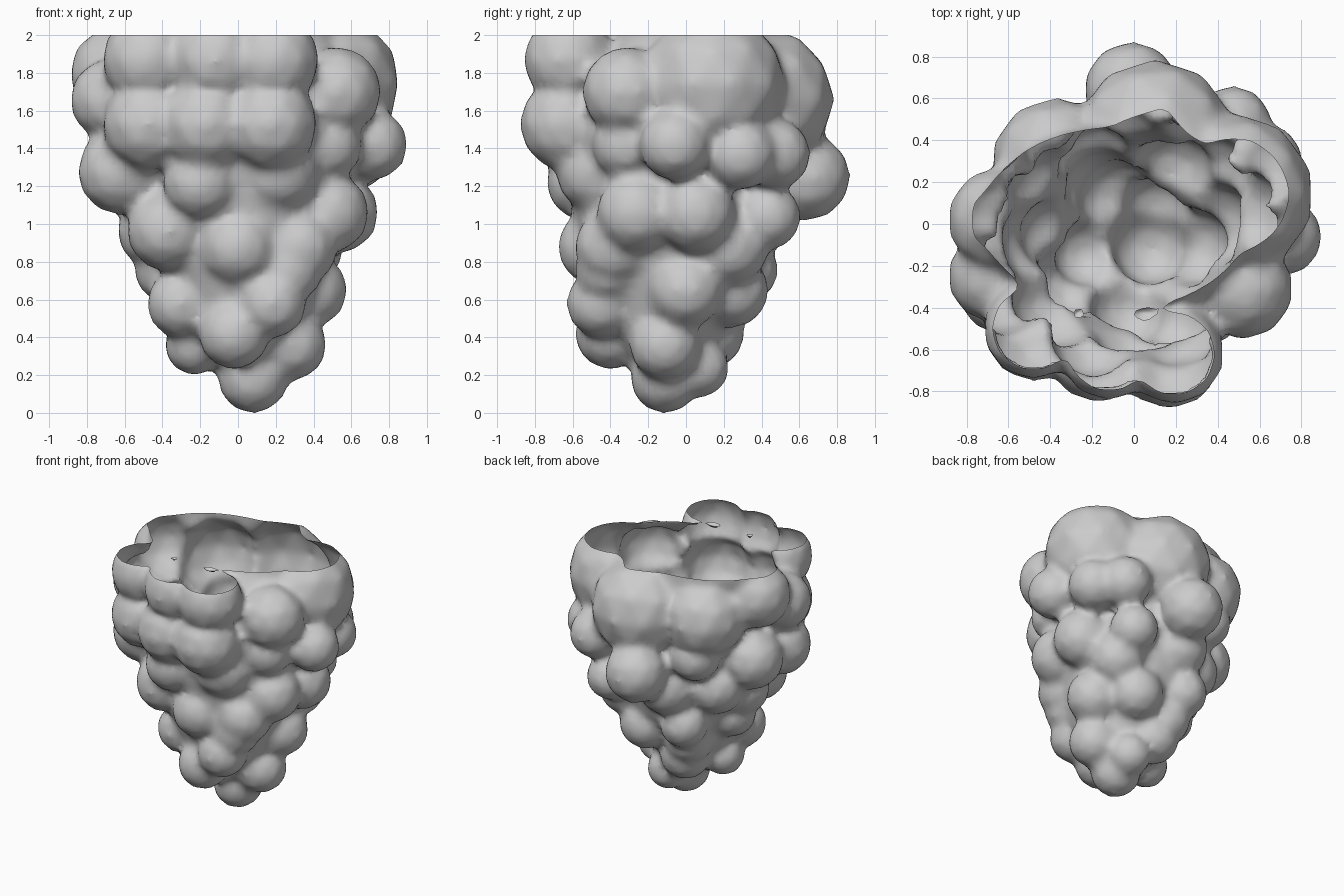
import bpy, bmesh, math
from mathutils import Matrix

if "Cube" in bpy.data.objects:
    bpy.data.objects.remove(bpy.data.objects["Cube"])

bm = bmesh.new()


def berries(z, r, *spots):
    """Add one tier of equal round berries at the given x, y spots."""
    for x, y in spots:
        bmesh.ops.create_icosphere(bm, subdivisions=2, radius=r * 1.025,
                                   matrix=Matrix.Translation((x, y, z)))


def make_object(name):
    """Turn the working bmesh into an object and start a fresh one."""
    global bm
    mesh = bpy.data.meshes.new(name)
    bm.to_mesh(mesh)
    bm.free()
    bm = bmesh.new()
    obj = bpy.data.objects.new(name, mesh)
    bpy.context.collection.objects.link(obj)
    return obj


# Tapered core that joins all the berries (z, half width, half depth, x and y centre)
rings = []
for z, a, b, cx, cy in ((.15, .09, .09, .06, -.06), (.3, .24, .22, .04, -.1),
                        (.5, .35, .36, .02, -.11), (.8, .47, .49, .01, -.08),
                        (1.1, .55, .55, .02, -.06), (1.5, .63, .61, 0, -.08),
                        (1.75, .64, .54, -.04, -.04), (2.0, .64, .43, -.09, .03),
                        (2.3, .62, .42, -.09, .03)):
    rings.append([bm.verts.new((cx + a * math.cos(t * math.tau / 32),
                                cy + b * math.sin(t * math.tau / 32), z)) for t in range(32)])
for lo, hi in zip(rings, rings[1:]):
    for i in range(32):
        j = (i + 1) % 32
        bm.faces.new((lo[i], lo[j], hi[j], hi[i]))
bm.faces.new(rings[0][::-1])
bm.faces.new(rings[-1])
cluster = make_object("berry_cluster")

# Top tiers, open at the cut
berries(1.87, .24, (-.48, -.50), (-.12, -.60), (.19, -.62))
berries(1.80, .25, (-.64, .02))
berries(1.66, .22, (-.67, -.25))
berries(1.74, .385, (.47, .14))
berries(1.66, .38, (.10, .40))
berries(1.66, .31, (-.37, .29))
berries(1.70, .24, (.52, -.31))
# Upper middle tiers
berries(1.53, .25, (-.47, -.50), (-.17, -.60), (.17, -.63))
berries(1.42, .19, (.71, -.06), (.47, -.31))
berries(1.37, .19, (.62, .29), (.47, .47), (-.35, .38))
berries(1.28, .23, (-.62, -.30), (-.60, .02), (.20, -.46))
berries(1.25, .23, (-.01, .64))
berries(1.22, .20, (-.20, -.54))
# Middle tiers
berries(1.06, .215, (.53, .05), (.48, -.26), (-.38, .16), (-.10, .38))
berries(1.04, .18, (.36, .43))
berries(0.97, .22, (-.37, -.38), (-.42, -.08))
berries(0.88, .21, (.00, -.47), (.35, .23), (.32, -.38))
# Lower tiers
berries(0.76, .18, (-.20, .31), (-.37, -.05), (.27, -.41))
berries(0.65, .20, (.38, .00), (.18, .24))
berries(0.58, .185, (-.30, -.27), (.18, -.45), (-.15, .17))
# Tip
berries(0.42, .19, (-.02, -.40), (-.08, .12))
berries(0.36, .19, (.28, -.11))
berries(0.36, .16, (-.23, -.14))
berries(0.24, .16, (.10, .07))
berries(0.183, .185, (.08, -.11))
helper = make_object("berry_helper")

# Unite berries and core, fuse into one skin and soften the creases
bpy.context.view_layer.objects.active = cluster
cluster.select_set(True)
unite = cluster.modifiers.new("unite", 'BOOLEAN')
unite.operation = 'UNION'
unite.solver = 'EXACT'
unite.use_self = True
unite.object = helper
remesh = cluster.modifiers.new("fuse", 'REMESH')
remesh.mode = 'VOXEL'
remesh.voxel_size = 0.03
soften = cluster.modifiers.new("soften", 'SMOOTH')
soften.factor = 0.5
soften.iterations = 6
for m in ("unite", "fuse", "soften"):
    bpy.ops.object.modifier_apply(modifier=m)
bpy.data.objects.remove(helper)

# Slice the top off and leave the shell open
bm.from_mesh(cluster.data)
low = min(v.co.z for v in bm.verts)
bmesh.ops.translate(bm, verts=bm.verts, vec=(0, 0, -low))
bmesh.ops.bisect_plane(bm, geom=bm.verts[:] + bm.edges[:] + bm.faces[:],
                       plane_co=(0, 0, 2), plane_no=(0, 0, 1), clear_outer=True)
bm.to_mesh(cluster.data)
bm.free()
cluster.data.shade_smooth()
